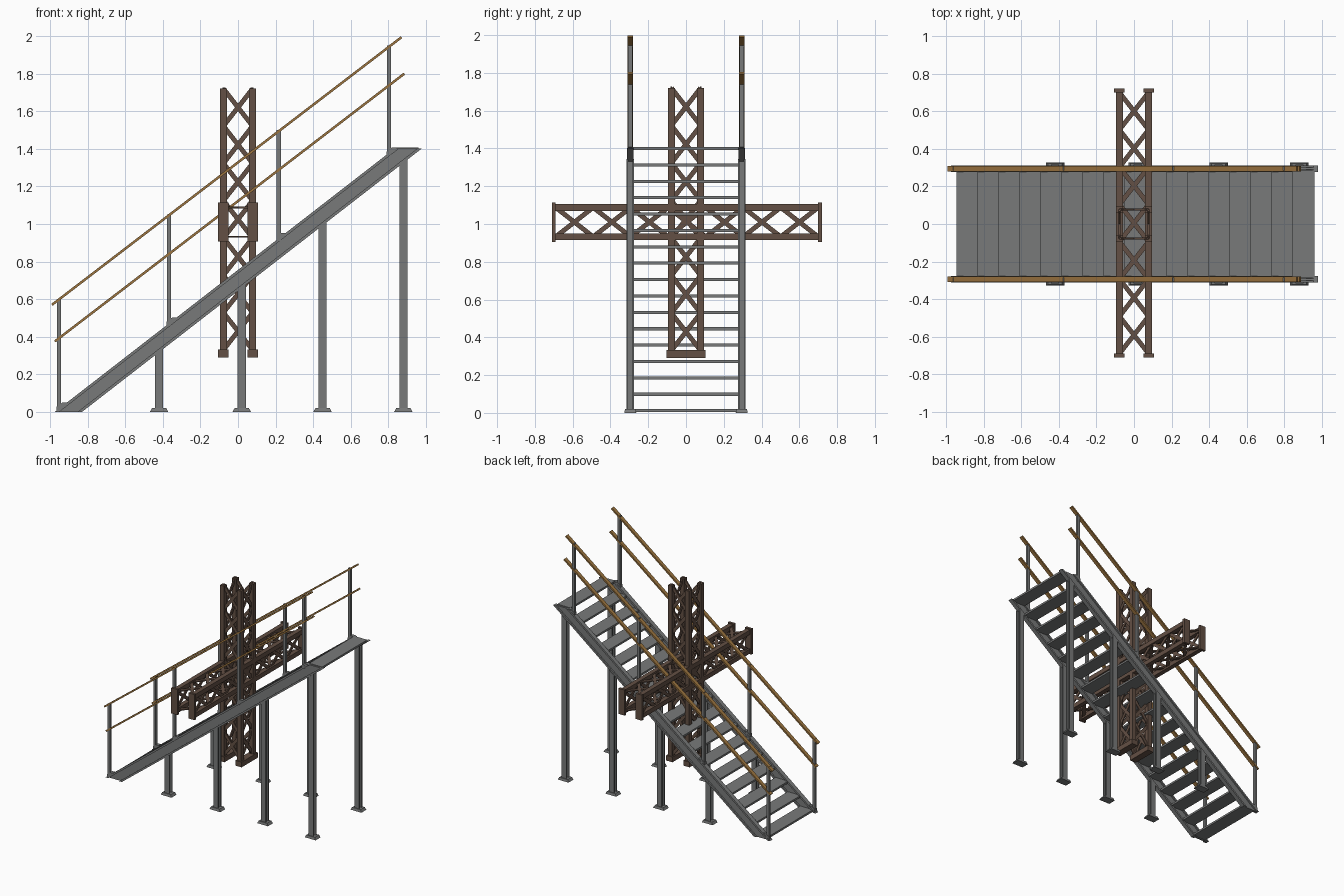
import bpy, bmesh
from mathutils import Vector

if "Cube" in bpy.data.objects:
    bpy.data.objects.remove(bpy.data.objects["Cube"])


def material(name, rgb):
    m = bpy.data.materials.new(name)
    m.diffuse_color = (*rgb, 1)
    m.use_nodes = True
    m.node_tree.nodes["Principled BSDF"].inputs["Base Color"].default_value = m.diffuse_color
    return m


STEEL = material("grey steel", (0.19, 0.195, 0.195))
BROWN = material("brown iron", (0.125, 0.08, 0.058))
BRASS = material("brass rail", (0.33, 0.175, 0.05))


def finish(name, bm, mat):
    bmesh.ops.recalc_face_normals(bm, faces=bm.faces)
    me = bpy.data.meshes.new(name)
    bm.to_mesh(me)
    bm.free()
    me.materials.append(mat)
    ob = bpy.data.objects.new(name, me)
    bpy.context.collection.objects.link(ob)
    return ob


def prism(bm, start, end):
    """Solid joining two matching outlines."""
    a = [bm.verts.new(p) for p in start]
    b = [bm.verts.new(p) for p in end]
    bm.faces.new(a)
    bm.faces.new(b[::-1])
    for i in range(len(a)):
        j = (i + 1) % len(a)
        bm.faces.new((a[i], b[i], b[j], a[j]))


def box(bm, x0, x1, y0, y1, z0, z1):
    rect = [(x0, y0), (x1, y0), (x1, y1), (x0, y1)]
    prism(bm, [(*p, z0) for p in rect], [(*p, z1) for p in rect])


def bar(bm, p, q, normal, width, thick):
    """Flat bar from p to q, its broad face along normal."""
    p, q, n = Vector(p), Vector(q), Vector(normal)
    s = (q - p).cross(n).normalized() * width / 2
    t = n.normalized() * thick / 2
    ring = [s + t, t - s, -s - t, s - t]
    prism(bm, [p + r for r in ring], [q + r for r in ring])


def i_section(w, h, flange, web):
    """I outline: flanges w wide, total height h, centred."""
    a, b, c, d = w / 2, h / 2, h / 2 - flange, web / 2
    return [(-a, -b), (a, -b), (a, -c), (d, -c), (d, c), (a, c),
            (a, b), (-a, b), (-a, c), (-d, c), (-d, -c), (-a, -c)]


SLOPE = 1.4 / 1.81
SIDE_Y = 0.295


def upper(x):
    return (x + 0.975) * SLOPE


def lower(x):
    return (x + 0.83) * SLOPE


for side, label in ((-1, "front"), (1, "back")):
    y0 = side * SIDE_Y

    # sloping I-beam stringer, cut level at both ends
    bm = bmesh.new()
    sec = i_section(0.035, 0.145, 0.024, 0.012)
    prism(bm, [(-0.9025 + u, y0 + v, 0) for v, u in sec],
          [(0.9075 + u, y0 + v, 1.403) for v, u in sec])
    finish(label + "_stringer", bm, STEEL)

    # I-beam columns on tapered base plates
    bm = bmesh.new()
    sec = i_section(0.043, 0.042, 0.01, 0.012)
    for cx in (-0.42, 0.02, 0.45, 0.88):
        prism(bm, [(cx + u, y0 + v, 0.01) for u, v in sec],
              [(cx + u, y0 + v, lower(cx + u) + 0.004) for u, v in sec])
        rect = [(-1, -1), (1, -1), (1, 1), (-1, 1)]
        prism(bm, [(cx + u * 0.049, y0 + v * 0.032, 0) for u, v in rect],
              [(cx + u * 0.038, y0 + v * 0.028, 0.02) for u, v in rect])
    finish(label + "_columns", bm, STEEL)

    # railing posts with wedge feet
    bm = bmesh.new()
    for px, top in ((-0.952, 0.6), (-0.367, 1.05), (0.217, 1.5), (0.804, 1.95)):
        box(bm, px - 0.011, px + 0.011, y0 - 0.011, y0 + 0.011, upper(px) - 0.015, top)
        l, r = px - 0.013, px + 0.04
        foot = [(l, upper(l)), (r, upper(r)), (px + 0.015, upper(r)), (l, upper(l) + 0.02)]
        prism(bm, [(x, y0 - 0.015, z) for x, z in foot],
              [(x, y0 + 0.015, z) for x, z in foot])
    finish(label + "_railing_posts", bm, STEEL)

    # hand rail and middle rail
    bm = bmesh.new()
    n = Vector((-1.43, 0, 1.86))
    bar(bm, (-0.99, y0, 0.57), (0.87, y0, 1.994), n, 0.03, 0.013)
    bar(bm, (-0.975, y0, 0.375), (0.885, y0, 1.8), n, 0.03, 0.013)
    finish(label + "_rails", bm, BRASS)

# open treads
bm = bmesh.new()
for i in range(17):
    x, z = -0.945 + i * 0.1118, 0.004 + i * 0.0867
    box(bm, x, x + 0.116, -0.287, 0.287, z, z + 0.016)
finish("treads", bm, STEEL)

# lattice trusses: four chords, crossed flat braces on every side, end plates
R = 0.0775


def truss(name, lo, hi, place, plates):
    bm = bmesh.new()
    h = 0.0185
    for a in (-R, R):
        for b in (-R, R):
            box(bm, a - h, a + h, b - h, b + h, lo, hi)
    step = (hi - lo) / 7
    for i in range(7):
        c, d = lo + i * step, lo + (i + 1) * step
        for s in (-R, R):
            for e, f in ((c, d), (d, c)):
                bar(bm, (-R, s, e), (R, s, f), (0, 1, 0), 0.025, 0.009)
                bar(bm, (s, -R, e), (s, R, f), (1, 0, 0), 0.025, 0.009)
    for z0, z1 in plates:
        for s in (-R, R):
            box(bm, s - 0.028, s + 0.028, -0.104, 0.104, z0, z1)
    for v in bm.verts:
        v.co = place(v.co)
    finish(name, bm, BROWN)


truss("tower_truss", 0.33, 1.72, lambda p: p.copy(), [(0.29, 0.332)])
truss("cross_truss", -0.69, 0.70, lambda p: Vector((p.x, p.z, 1.01 + p.y)),
      [(-0.71, -0.69), (0.70, 0.72)])
